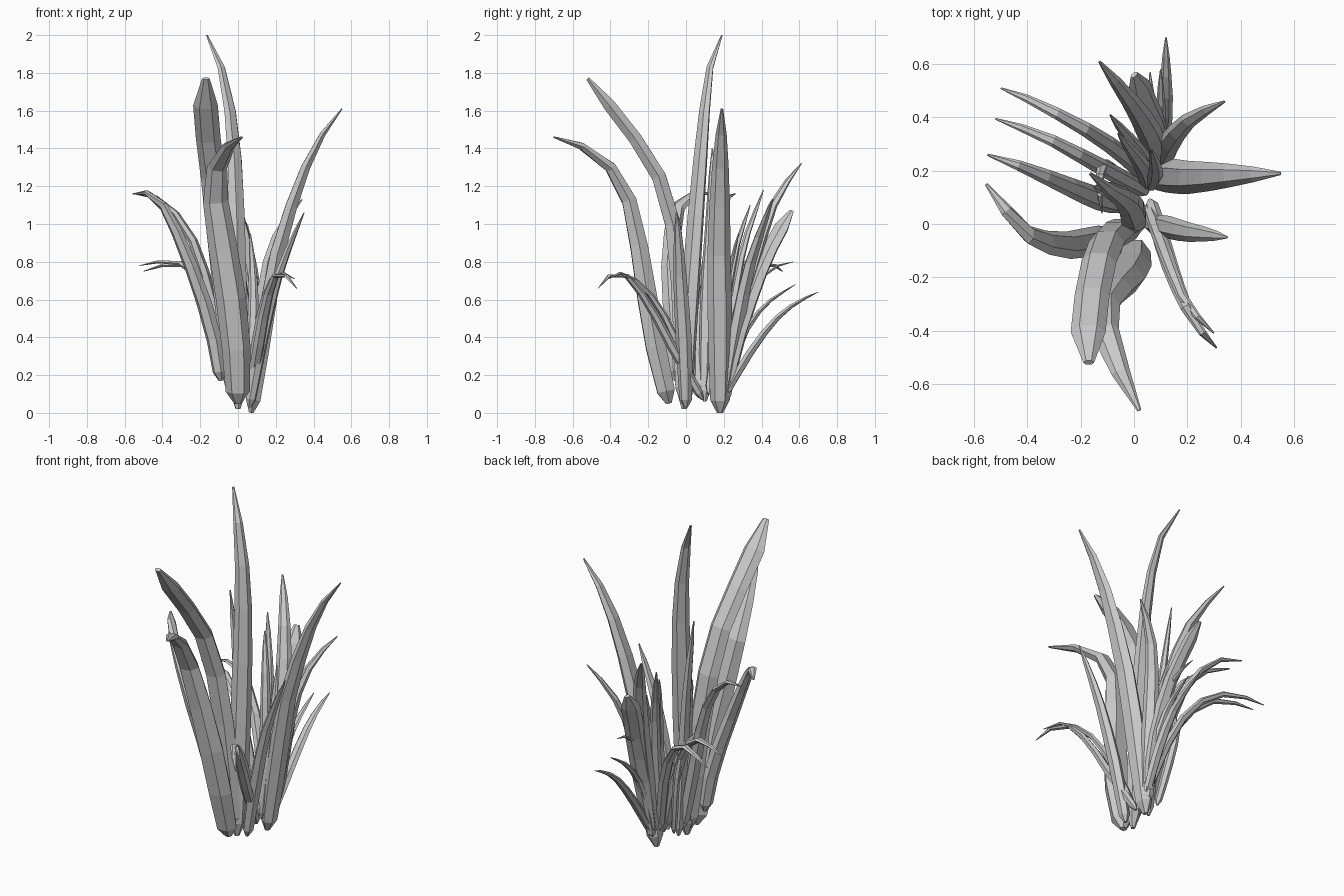
import bpy, bmesh, math
from mathutils import Vector

# ring positions along a blade, and their relative widths
STEPS = [0, .04, .18, .34, .5, .65, .78, .9, 1]
POINTED = [.25, .8, .95, 1, .95, .84, .68, .45, .1]
BROAD = [.25, .72, .92, 1, 1, .97, .97, .97, .3]
SIDES = 6


def spline(pts, t):
    # Catmull-Rom point at fraction t of the chord length
    p = [Vector(q) for q in pts]
    lens = [(b - a).length for a, b in zip(p, p[1:])]
    d = t * sum(lens)
    i = 0
    while i < len(lens) - 1 and d > lens[i]:
        d -= lens[i]
        i += 1
    u = min(d / lens[i], 1)
    p1, p2 = p[i], p[i + 1]
    p0 = p[i - 1] if i else 2 * p1 - p2
    p3 = p[i + 2] if i + 2 < len(p) else 2 * p2 - p1
    return .5 * (2 * p1 + (p2 - p0) * u + (2 * p0 - 5 * p1 + 4 * p2 - p3) * u**2
                 + (3 * p1 - p0 - 3 * p2 + p3) * u**3)


def blade(name, width, *pts, profile=POINTED, side=None):
    # flattened six-sided tube swept along the path, tapered at both ends
    bm = bmesh.new()
    lean = Vector(pts[-1]) - Vector(pts[0])
    across = Vector(side) if side else Vector((-lean.y, lean.x, 0)).normalized()
    rings = []
    for t, r in zip(STEPS, profile):
        c = spline(pts, t)
        tan = (spline(pts, min(t + .03, 1)) - spline(pts, max(t - .03, 0))).normalized()
        w = (across - tan * across.dot(tan)).normalized()
        n = tan.cross(w)
        thick = .85 - .3 * t
        ring = []
        for k in range(SIDES):
            a = 2 * math.pi * k / SIDES
            v = c + (w * math.cos(a) + n * math.sin(a) * thick) * width * r / 2
            v.z = max(v.z, 0)
            ring.append(bm.verts.new(v))
        rings.append(ring)
    for a, b in zip(rings, rings[1:]):
        for k in range(SIDES):
            j = (k + 1) % SIDES
            bm.faces.new((a[k], a[j], b[j], b[k]))
    bm.faces.new(rings[0][::-1])
    bm.faces.new(rings[-1])
    bmesh.ops.recalc_face_normals(bm, faces=bm.faces)
    me = bpy.data.meshes.new(name)
    bm.to_mesh(me)
    bm.free()
    bpy.context.collection.objects.link(bpy.data.objects.new(name, me))


# large blades
blade("tallest_blade", .115, (0, -.01, .02), (0, .02, .6), (-.01, .06, 1.15),
      (-.03, .09, 1.5), (-.08, .12, 1.8), (-.165, .19, 2))
blade("broad_front_blade", .135, (-.01, -.02, .06), (-.06, -.03, .6), (-.11, -.08, 1.06),
      (-.14, -.18, 1.32), (-.17, -.36, 1.57), (-.17, -.52, 1.77), profile=BROAD, side=(1, 0, 0))
blade("front_blade", .16, (0, -.09, .05), (-.01, -.16, .35), (-.05, -.22, .7),
      (-.11, -.28, 1.05), (-.12, -.36, 1.25), (-.07, -.51, 1.39), (.02, -.7, 1.46))
blade("right_blade", .13, (.07, .18, 0), (.14, .18, .45), (.21, .175, .85),
      (.32, .18, 1.2), (.42, .185, 1.43), (.55, .19, 1.61))
blade("left_blade", .11, (-.09, -.05, .17), (-.14, -.06, .45), (-.25, -.08, .78),
      (-.38, -.05, 1.07), (-.47, .04, 1.16), (-.555, .15, 1.16), side=(.2, -1, 0))

# medium blades
blade("right_short_blade", .085, (.06, 0, .03), (.12, -.01, .35), (.2, -.03, .68),
      (.28, -.04, .9), (.35, -.05, 1.06))
blade("back_right_blade", .09, (.08, .2, .05), (.11, .26, .4), (.15, .33, .75),
      (.22, .4, .97), (.34, .46, 1.13))
blade("back_blade", .1, (.08, .2, .08), (.08, .27, .45), (.05, .36, .8),
      (-.02, .47, 1.12), (-.13, .61, 1.32))
blade("broad_back_blade", .11, (.08, .2, .08), (.09, .27, .4), (.07, .38, .72),
      (.03, .47, .92), (0, .56, 1.07), profile=BROAD, side=(.7, .7, 0))
blade("back_low_blade", .06, (.09, .21, .1), (.11, .34, .32), (.12, .47, .49),
      (.12, .58, .58), (.12, .7, .64))
blade("back_left_upper_blade", .085, (-.03, .07, .1), (-.12, .09, .5), (-.22, .13, .87),
      (-.36, .19, 1.09), (-.46, .23, 1.15), (-.55, .26, 1.16))

# thin drooping blades
blade("back_left_blade_a", .065, (.05, .12, .1), (-.06, .18, .45), (-.17, .24, .68),
      (-.3, .31, .79), (-.42, .36, .8), (-.52, .395, .78))
blade("back_left_blade_b", .065, (.06, .16, .1), (-.03, .25, .45), (-.14, .33, .68),
      (-.28, .41, .78), (-.4, .47, .78), (-.5, .51, .75))
blade("front_right_blade_a", .065, (.06, .09, .07), (.11, -.08, .36), (.15, -.2, .58),
      (.2, -.32, .73), (.25, -.4, .73), (.31, -.465, .66))
blade("front_right_blade_b", .055, (.05, .07, .08), (.1, -.06, .4), (.14, -.17, .6),
      (.19, -.29, .72), (.24, -.35, .74), (.3, -.41, .71))

# slim inner blades
blade("inner_tall_blade", .075, (-.02, .1, .06), (-.06, .11, .6), (-.1, .13, 1), (-.15, .14, 1.4))
blade("inner_blade_a", .065, (.06, .17, .08), (.03, .25, .6), (-.01, .31, .9), (-.09, .41, 1.18))
blade("inner_blade_b", .065, (.05, .14, .08), (.04, .2, .5), (0, .26, .85), (-.06, .34, 1.1))
blade("inner_blade_c", .06, (.06, .14, .08), (.08, .18, .5), (.08, .22, .7), (.065, .28, .95))
blade("inner_arched_blade", .05, (-.03, .16, .1), (-.09, .22, .45), (-.12, .22, .62),
      (-.13, .14, .7), (-.12, .04, .64))
blade("back_thin_blade_a", .05, (.08, .2, .1), (.09, .31, .42), (.1, .43, .58), (.1, .58, .68))
blade("back_thin_blade_b", .05, (.07, .2, .1), (.08, .3, .5), (.07, .42, .74), (.06, .57, .8))
